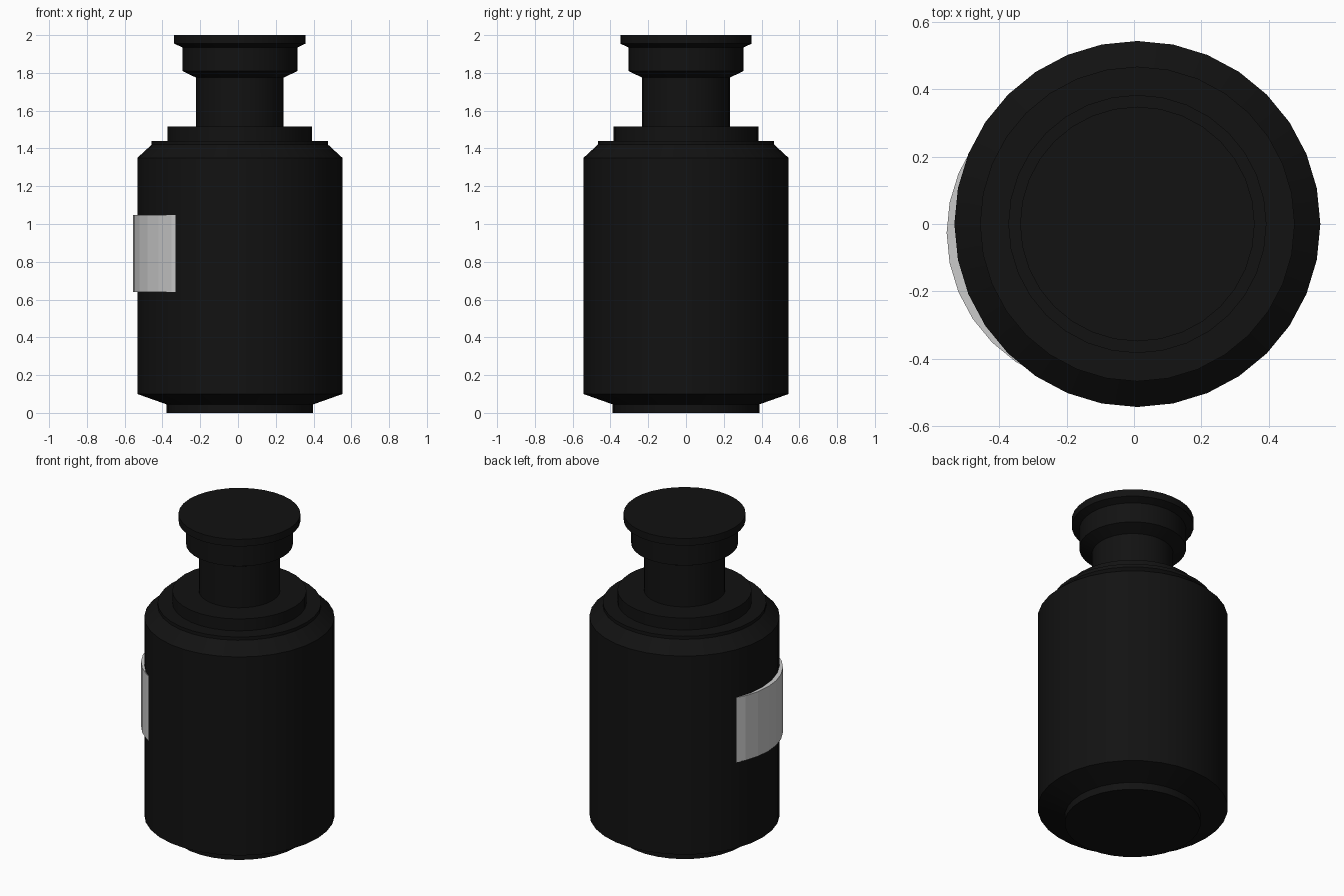
import bpy, bmesh, math

if "Cube" in bpy.data.objects:
    bpy.data.objects.remove(bpy.data.objects["Cube"])

SIDES = 32
BOTTLE_X = 0.01


def lathe(name, profile, cx, cy, smooth, color=None):
    """Revolve an (r, z) profile into a closed solid with capped ends."""
    bm = bmesh.new()
    rings = []
    for r, z in profile:
        rings.append([bm.verts.new((r * math.cos(2 * math.pi * i / SIDES),
                                    r * math.sin(2 * math.pi * i / SIDES), z))
                      for i in range(SIDES)])
    for a, b in zip(rings, rings[1:]):
        for i in range(SIDES):
            j = (i + 1) % SIDES
            bm.faces.new((a[i], a[j], b[j], b[i]))
    bm.faces.new(list(reversed(rings[0])))
    bm.faces.new(rings[-1])
    mesh = bpy.data.meshes.new(name)
    bm.to_mesh(mesh)
    bm.free()
    obj = bpy.data.objects.new(name, mesh)
    obj.location = (cx, cy, 0)
    bpy.context.collection.objects.link(obj)
    if color:
        mat = bpy.data.materials.new(name + "_material")
        mat.diffuse_color = color
        mat.use_nodes = True
        mat.node_tree.nodes["Principled BSDF"].inputs["Base Color"].default_value = mat.diffuse_color
        mesh.materials.append(mat)
    if smooth:
        bpy.ops.object.select_all(action='DESELECT')
        obj.select_set(True)
        bpy.context.view_layer.objects.active = obj
        bpy.ops.object.shade_smooth_by_angle(angle=math.radians(30))
    return obj


# Bottle: foot, body, stepped shoulder, neck, collar and stopper rim
lathe("bottle", [
    (0.388, 0.0), (0.388, 0.045), (0.543, 0.10),
    (0.543, 1.35), (0.467, 1.42), (0.467, 1.44),
    (0.383, 1.44), (0.383, 1.515), (0.232, 1.515),
    (0.232, 1.775), (0.305, 1.81), (0.305, 1.935),
    (0.348, 1.955), (0.348, 2.0),
], BOTTLE_X, 0.0, True, (0.006, 0.006, 0.006, 1))

# Label: offset drum whose bulge shows through the body side
lathe("label", [(0.46, 0.64), (0.46, 1.048)], -0.096, -0.026, False)
